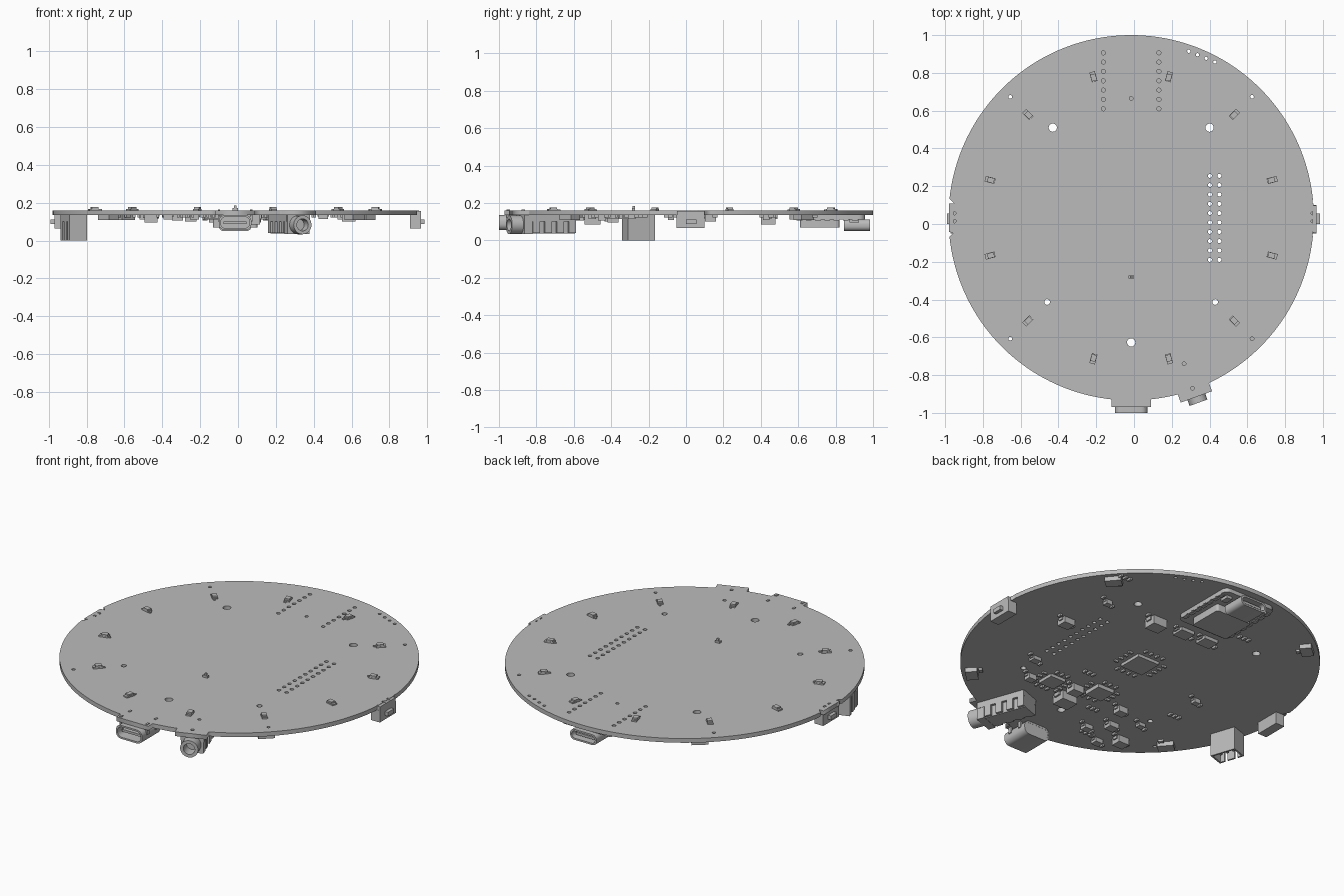
import bpy, bmesh, math
from math import sin, cos, pi, radians
from mathutils import Matrix, Vector

old = bpy.data.objects.get("Cube")
if old:
    bpy.data.objects.remove(old, do_unlink=True)

CENTRE = Vector((-.015, .033, 0))
RADIUS, UNDER, TOP = .967, .135, .16

grey = bpy.data.materials.new("plain grey")
grey.use_nodes = True
grey.diffuse_color = (.5, .5, .5, 1)
grey.node_tree.nodes["Principled BSDF"].inputs["Base Color"].default_value = (.5, .5, .5, 1)


def finish(name, mesh):
    obj = bpy.data.objects.new(name, mesh)
    bpy.context.scene.collection.objects.link(obj)
    mesh.materials.clear()
    mesh.materials.append(grey)
    return obj


def blocks(name, items, frame=Matrix()):
    """One object from boxes (x, y, width, depth, low, high) placed in a frame."""
    bm = bmesh.new()
    for x, y, w, d, low, high in items:
        place = Matrix.Translation((x, y, (low + high) / 2))
        size = Matrix.Diagonal((w, d, high - low, 1))
        bmesh.ops.create_cube(bm, size=1, matrix=frame @ place @ size)
    mesh = bpy.data.meshes.new(name)
    bm.to_mesh(mesh)
    bm.free()
    return finish(name, mesh)


def radial(degrees, r=0):
    """Frame on the board whose local x axis points outwards."""
    return (Matrix.Translation(CENTRE) @ Matrix.Rotation(radians(degrees), 4, 'Z')
            @ Matrix.Translation((r, 0, 0)))


def plate(name, loops, thickness, frame):
    """Flat plate; the first loop is the outline, the others are holes."""
    curve = bpy.data.curves.new(name, 'CURVE')
    curve.dimensions, curve.fill_mode = '2D', 'BOTH'
    curve.extrude = thickness / 2
    for loop in loops:
        spline = curve.splines.new('POLY')
        spline.points.add(len(loop) - 1)
        for point, (x, y) in zip(spline.points, loop):
            point.co = (x, y, 0, 1)
        spline.use_cyclic_u = True
    temp = bpy.data.objects.new(name + " outline", curve)
    bpy.context.scene.collection.objects.link(temp)
    bpy.context.view_layer.update()
    mesh = bpy.data.meshes.new_from_object(temp.evaluated_get(bpy.context.evaluated_depsgraph_get()))
    bpy.data.objects.remove(temp, do_unlink=True)
    mesh.transform(frame)
    return finish(name, mesh)


def circle(x, y, r, n=16):
    return [(x + r * cos(2 * pi * i / n), y + r * sin(2 * pi * i / n)) for i in range(n)]


def rounded(w, h, r, n=6):
    pts = []
    for q, (sx, sy) in enumerate(((1, 1), (-1, 1), (-1, -1), (1, -1))):
        for i in range(n + 1):
            a = pi / 2 * (q + i / n)
            pts.append((sx * (w / 2 - r) + r * cos(a), sy * (h / 2 - r) + r * sin(a)))
    return pts


# Board outline: a circle with connector tabs and button notches
tabs = ((0, .075, .96), (180, .075, .935), (270, .105, 1.003), (290, .088, 1.009))
outline = []
for deg in range(0, 360, 2):
    if all(abs((deg - a + 180) % 360 - 180) > math.degrees(math.asin(hw / RADIUS)) for a, hw, r in tabs):
        outline.append((deg, (RADIUS * cos(radians(deg)), RADIUS * sin(radians(deg)))))
for a, hw, reach in tabs:
    base = math.sqrt(RADIUS ** 2 - hw ** 2)
    for order, (x, y) in enumerate(((base, -hw), (reach, -hw), (reach, hw), (base, hw))):
        t = radians(a)
        key = a + math.degrees(math.atan2(y, x))
        outline.append((key % 360 + order * .0001, (x * cos(t) - y * sin(t), x * sin(t) + y * cos(t))))
outline = [(x + CENTRE.x, y + CENTRE.y) for key, (x, y) in sorted(outline)]

# Drilled holes: mounting, header, module and microphone holes
holes = [circle(x, y, .022) for x, y in ((-.43, .51), (.4, .51), (-.015, -.627))]
holes += [circle(x, -.413, .015) for x in (-.46, .43)]
holes += [circle(x, .255 - .0494 * i, .011, 10) for x in (.402, .452) for i in range(10)]
holes += [circle(x, .61 + .0494 * i, .011, 10) for x in (-.162, .132) for i in range(7)]
holes += [circle(.29 + .046 * i, .915 - .019 * i, .009, 10) for i in range(4)]
holes += [circle(CENTRE.x + .64 * sx, CENTRE.y + .64 * sy, .01, 10) for sx in (-1, 1) for sy in (-1, 1)]
holes += [circle(x, y, .01, 10) for x, y in ((-.015, .665), (.265, -.74), (.31, -.87))]
holes += [circle(x, y, .01, 10) for x in (-.952, .947) for y in (.015, .057)]
plate("board", [outline] + holes, TOP - UNDER,
      Matrix.Translation((0, 0, (TOP + UNDER) / 2)))

# Ring of lights on top, each with a base, lens and terminal
for i in range(12):
    blocks("light_%d" % (i + 1), [
        (0, 0, .054, .03, TOP, .168),
        (-.004, 0, .036, .028, .168, .177),
        (-.034, .006, .012, .012, TOP, .166)], radial(15 + 30 * i, .773))
blocks("top_sensor", [(-.015, -.28, .03, .016, TOP, .172), (-.015, -.28, .012, .012, .172, .185)])


# Oval socket shell with a closed back and a tongue; mouth faces local -y
def oval_socket(name, x, mouth, back, low, high, turn=1):
    w, h, mid = .172, high - low, (low + high) / 2
    frame = Matrix.Translation((x, (mouth + back) / 2, mid)) @ Matrix.Rotation(pi / 2, 4, 'X')
    length = abs(back - mouth)
    plate(name + "_shell", [rounded(w, h, h * .42), rounded(w - .02, h - .02, h * .33)], length, frame)
    plug = Matrix.Translation((x, back - turn * .03, mid)) @ Matrix.Rotation(pi / 2, 4, 'X')
    plate(name + "_back", [rounded(w - .02, h - .02, h * .33)], .058, plug)
    blocks(name + "_tongue", [(x, (mouth + back) / 2, w - .05, length * .75, mid - .007, mid + .007)])


oval_socket("power_socket", -.015, -1, -.83, .055, UNDER)
blocks("power_socket_legs", [(x, y, .012, .02, .1, TOP + .004)
                             for x in (-.1, .07) for y in (-.95, -.87)])

# Audio jack: ribbed body with a round hollow nose
blocks("jack_body", [(.83, 0, .29, .1, .036, UNDER), (.83, 0, .29, .13, .1, UNDER)]
       + [(.705 + .068 * i, 0, .038, .13, .04, .11) for i in range(4)]
       + [(.955, 0, .045, .125, .034, UNDER)], radial(290))
nose = radial(290, 1.008) @ Matrix.Translation((0, 0, .083)) @ Matrix.Rotation(pi / 2, 4, 'Y')
plate("jack_nose", [circle(0, 0, .05, 32), circle(0, 0, .032, 32)], .068, nose)

# Battery connector: upright open box with slotted walls and pins
blocks("battery_connector", [(0, 0, .096, .152, .1, UNDER), (-.043, 0, .01, .152, 0, .1)]
       + [(0, s * .071, .096, .01, 0, .1) for s in (-1, 1)]
       + [(.043, y, .01, d, 0, .1) for y, d in ((-.058, .036), (0, .045), (.058, .036))]
       + [(0, y, .012, .012, .02, .1) for y in (-.04, 0, .04)], radial(198.6, .9))

# Side buttons, mirrored
for side, name in ((1, "left"), (-1, "right")):
    mid = -.0025
    blocks(name + "_button", [
        (mid + side * .94, .025, .057, .15, .065, UNDER),
        (mid + side * .959, .025, .019, .146, UNDER, .157),
        (mid + side * .976, .027, .024, .056, .088, .112)])

# Radio module under the board: carrier, shield can, socket, pads
mx = CENTRE.x
plate("module_carrier", [rounded(.343, .405, .035)], .023, Matrix.Translation((mx, .755, .1235)))
plate("module_shield", [rounded(.235, .21, .015)], .042, Matrix.Translation((mx, .715, .091)))
oval_socket("module_socket", mx, .985, .845, .05, .112, -1)
blocks("module_pads", [(mx + s * .16, .607 + .0494 * i, .026, .03, .106, .113)
                       for s in (-1, 1) for i in range(7)])
blocks("module_buttons", [(mx + s * .12, .9, .035, .05, .095, .113) for s in (-1, 1)])


# Flat chips, each with a ring of small parts around it
def chip(name, x, y, size, depth, gap, count):
    items = [(x, y, size, size, UNDER - depth, UNDER)]
    for i in range(count):
        t = (i - (count - 1) / 2) * size * 1.1 / count
        for s in (-1, 1):
            items.append((x + t, y + s * (size / 2 + gap), .012, .024, UNDER - .012, UNDER))
            items.append((x + s * (size / 2 + gap), y + t, .024, .012, UNDER - .012, UNDER))
    blocks(name, items)


chip("processor", -.015, .033, .145, .018, .045, 4)
chip("amplifier", .23, -.41, .1, .018, .035, 3)
chip("charger_chip", -.04, -.335, .11, .022, .035, 3)

# Microphones near the rim
for deg, r in ((41, .91), (130, .91), (221, .89), (314, .91)):
    blocks("microphone_%d" % deg, [(0, 0, .065, .09, UNDER - .026, UNDER),
                                   (-.05, .02, .02, .03, UNDER - .012, UNDER)], radial(deg, r))

# Coils, regulators and capacitors: x, y, size, depth below the board
parts = ((.065, -.5, .1, .05), (.085, -.39, .07, .04), (.215, .44, .09, .05),
         (.02, .44, .09, .02), (-.135, .45, .09, .02), (.585, .13, .07, .035),
         (.545, .43, .04, .025), (-.32, -.57, .06, .03), (-.46, -.66, .07, .04),
         (-.25, -.41, .06, .035), (-.37, -.75, .05, .025), (-.23, -.67, .05, .025),
         (-.44, -.47, .04, .02), (-.5, -.08, .04, .025), (.35, -.45, .05, .03),
         (.45, -.29, .05, .02))
for i, (x, y, size, depth) in enumerate(parts):
    blocks("component_%d" % (i + 1), [
        (x, y, size, size * .85, UNDER - depth, UNDER),
        (x, y, size * 1.2, size * .4, UNDER - depth * .4, UNDER)])
    # small neighbours beside each component
    blocks("neighbours_%d" % (i + 1), [(x + s * (size / 2 + .03), y + .025 * s, .014, .026, UNDER - .012, UNDER)
                                       for s in (-1, 1)])

# Loose small parts in short rows
for name, x, y in (("rear", -.3, .6), ("side", .61, .69), ("front", -.3, -.72), ("middle", -.16, -.5),
                   ("far", -.55, -.28), ("inner", .1, -.22)):
    blocks(name + "_resistors", [(x + .03 * i, y, .014, .028, UNDER - .012, UNDER) for i in range(3)])
